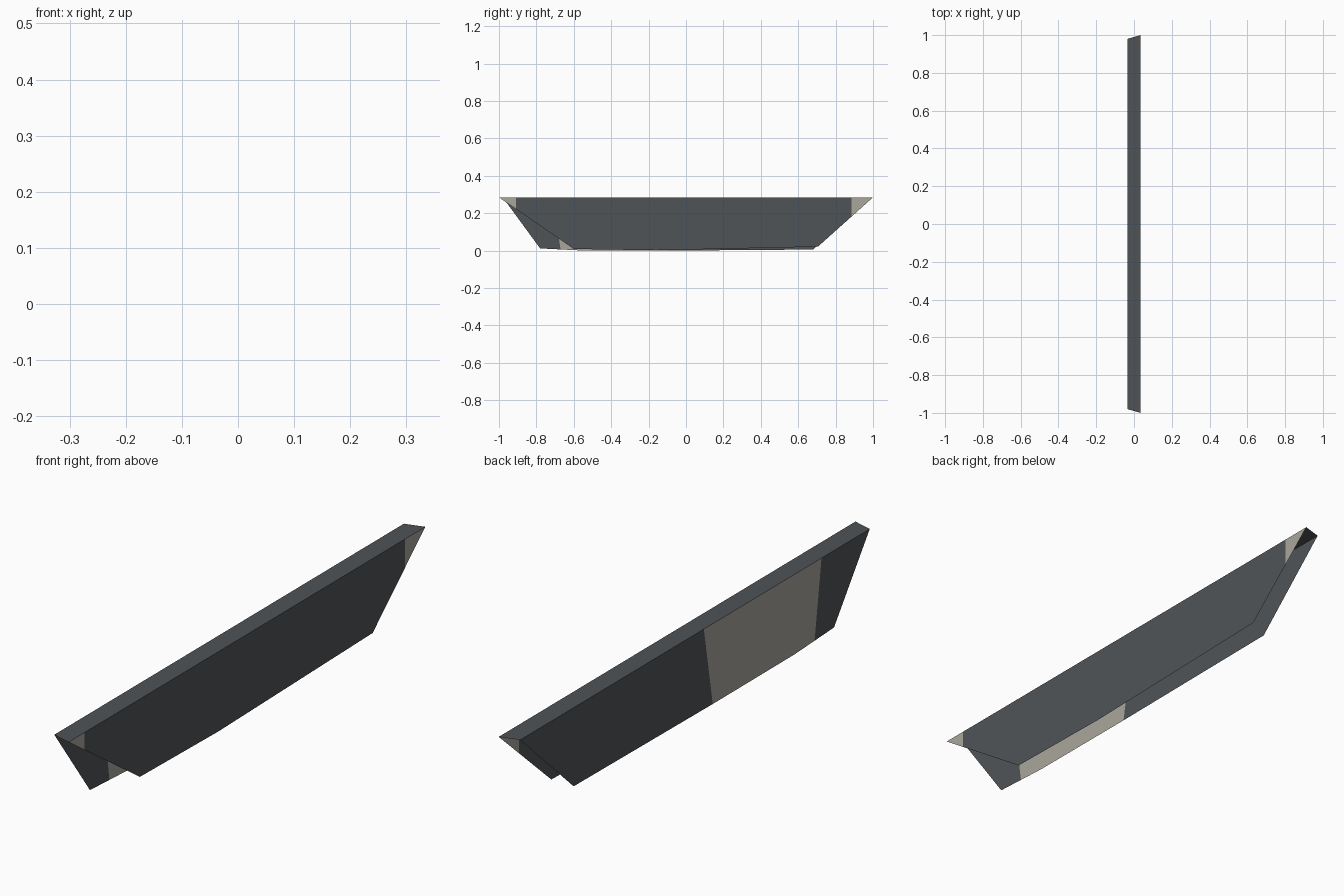
import bpy, bmesh
from mathutils import Vector

if "Cube" in bpy.data.objects:
    bpy.data.objects.remove(bpy.data.objects["Cube"])

X, TOP = 0.035, 0.285   # half width, height of the top edge


def material(name, rgb):
    m = bpy.data.materials.new(name)
    m.diffuse_color = (*rgb, 1)
    m.use_nodes = True
    m.node_tree.nodes["Principled BSDF"].inputs["Base Color"].default_value = m.diffuse_color
    return m


DARK = material("dark slate", (0.080, 0.088, 0.097))
PALE = material("pale stone", (0.40, 0.38, 0.335))


def make(name, points, outward, cuts=(), is_pale=None):
    """Flat panel from an outline, split along cut lines and coloured by position."""
    bm = bmesh.new()
    face = bm.faces.new([bm.verts.new(p) for p in points])
    face.normal_update()
    if face.normal.dot(Vector(outward)) < 0:
        face.normal_flip()
    for y_top, y_low in cuts:
        bmesh.ops.bisect_plane(
            bm, geom=bm.verts[:] + bm.edges[:] + bm.faces[:],
            plane_co=(0, y_top, TOP), plane_no=(0, TOP, y_low - y_top))
    for f in bm.faces:
        f.material_index = int(bool(is_pale and is_pale(f.calc_center_median().y)))
    me = bpy.data.meshes.new(name)
    bm.to_mesh(me)
    bm.free()
    me.materials.append(DARK)
    me.materials.append(PALE)
    bpy.context.collection.objects.link(bpy.data.objects.new(name, me))


# right side panel with pale tips (outline in y, z)
right = [(-1, TOP), (-0.60, 0.009), (-0.16, 0.002), (0.705, 0.021), (1, TOP)]
make("right_panel", [(X, y, z) for y, z in right], (1, 0, 0),
     [(-0.91, -0.91), (0.885, 0.885)], lambda y: y < -0.91 or y > 0.885)

# left side panel with a pale centre section
left = [(-0.98, TOP), (-0.78, 0.012), (-0.56, 0.001), (-0.10, 0.0),
        (0.68, 0.006), (0.98, TOP)]
make("left_panel", [(-X, y, z) for y, z in left], (-1, 0, 0),
     [(-0.05, -0.10), (-0.71, -0.67)], lambda y: -0.69 < y < -0.07)

# narrow top strip; ends and underside stay open
make("top_strip", [(-X, -0.98, TOP), (X, -1, TOP), (X, 1, TOP), (-X, 0.98, TOP)],
     (0, 0, 1))
